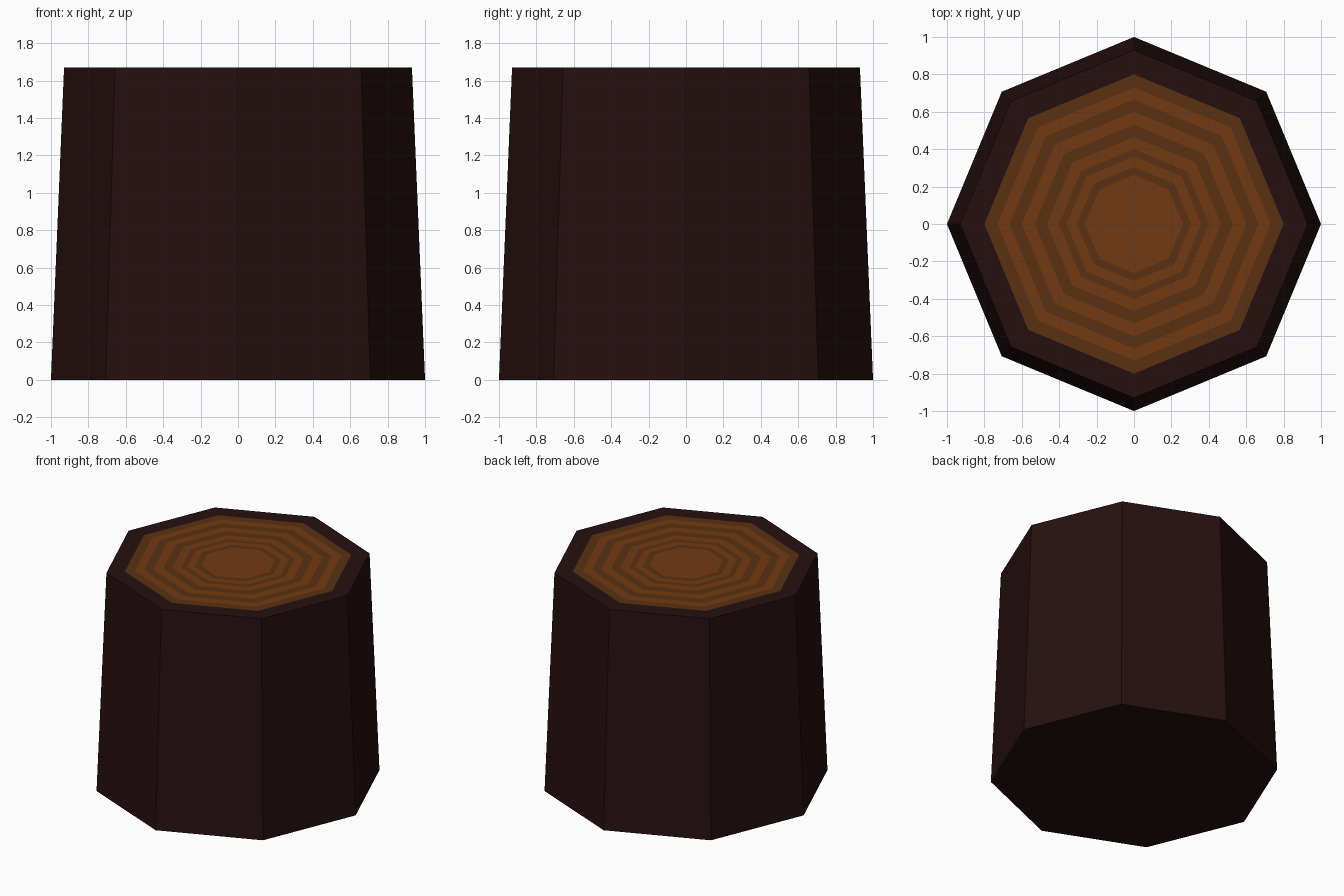
import bpy
import bmesh
import math

cube = bpy.data.objects.get("Cube")
if cube:
    bpy.data.objects.remove(cube, do_unlink=True)

SIDES = 8
HEIGHT = 1.67


def material(name, color):
    mat = bpy.data.materials.new(name)
    mat.use_nodes = True
    mat.diffuse_color = (*color, 1)
    bsdf = mat.node_tree.nodes["Principled BSDF"]
    bsdf.inputs["Base Color"].default_value = (*color, 1)
    bsdf.inputs["Roughness"].default_value = 0.9
    return mat


def octagon(bm, radius, z):
    step = math.tau / SIDES
    return [bm.verts.new((radius * math.cos(i * step), radius * math.sin(i * step), z))
            for i in range(SIDES)]


def bridge(bm, outer, inner, index=0):
    for i in range(SIDES):
        j = (i + 1) % SIDES
        face = bm.faces.new((outer[i], outer[j], inner[j], inner[i]))
        face.material_index = index


def finish(bm, name, mats):
    mesh = bpy.data.meshes.new(name)
    bm.to_mesh(mesh)
    bm.free()
    for mat in mats:
        mesh.materials.append(mat)
    obj = bpy.data.objects.new(name, mesh)
    bpy.context.collection.objects.link(obj)


bark = material("dark_bark", (0.019, 0.005, 0.0053))
light_wood = material("light_wood", (0.170, 0.042, 0.0055))
dark_wood = material("dark_wood", (0.100, 0.031, 0.0063))

# Rings on the cut top, from the outer edge to the heart
ring_radii = [0.80, 0.73, 0.665, 0.60, 0.53, 0.465, 0.40, 0.36, 0.305, 0.262]

# Tapered bark trunk with a closed base and a flat rim around the wood
bm = bmesh.new()
base = octagon(bm, 1.0, 0)
shoulder = octagon(bm, 0.93, HEIGHT)
rim = octagon(bm, ring_radii[0], HEIGHT)
bm.faces.new(base[::-1])
bridge(bm, base, shoulder)
bridge(bm, shoulder, rim)
finish(bm, "bark_trunk", [bark])

# Growth rings alternating dark and light, closed by a light heart
bm = bmesh.new()
loops = [octagon(bm, r, HEIGHT) for r in ring_radii]
for k in range(len(loops) - 1):
    bridge(bm, loops[k], loops[k + 1], k % 2)
heart = bm.faces.new(loops[-1])
heart.material_index = 1
finish(bm, "growth_rings", [dark_wood, light_wood])
